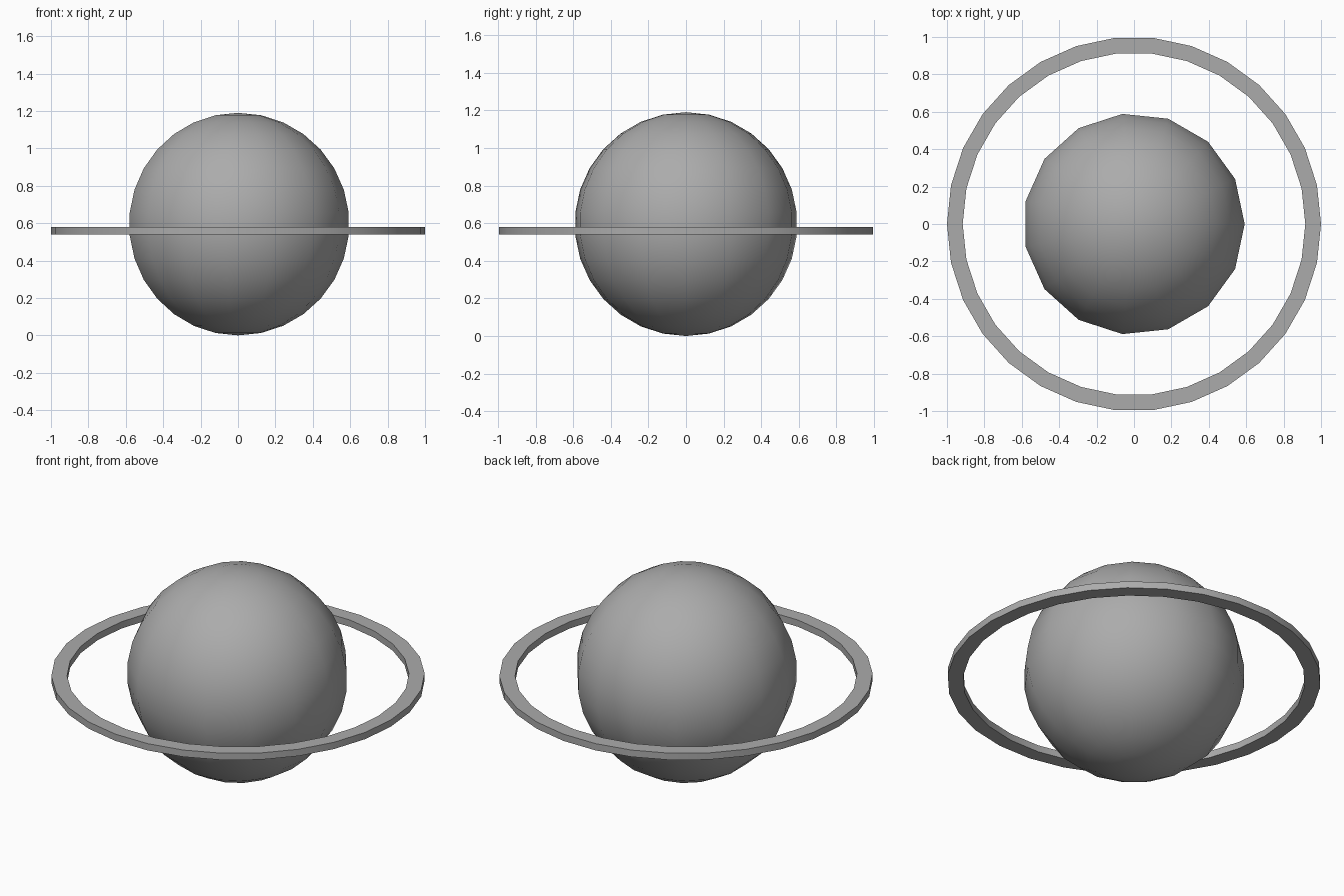
import bpy
import bmesh
from math import sin, cos, pi, radians

cube = bpy.data.objects.get("Cube")
if cube:
    bpy.data.objects.remove(cube, do_unlink=True)

# One plain grey for planet and ring
grey = bpy.data.materials.new("mid grey")
grey.use_nodes = True
colour = (0.41, 0.41, 0.41, 1.0)
grey.diffuse_color = colour
grey.node_tree.nodes["Principled BSDF"].inputs["Base Color"].default_value = colour


def revolve(name, profile, sides, closed, sharp_angle):
    """Turn a profile of (radius, z) points around z, first corner on +x."""
    bm = bmesh.new()
    rows = []
    for i in range(sides):
        a = 2 * pi * i / sides
        rows.append([bm.verts.new((r * cos(a), r * sin(a), z)) for r, z in profile])
    count = len(profile)
    for i in range(sides):
        here, there = rows[i], rows[(i + 1) % sides]
        for j in range(count if closed else count - 1):
            k = (j + 1) % count
            bm.faces.new((here[j], there[j], there[k], here[k]))
    # Merge the points that meet at the poles
    bmesh.ops.remove_doubles(bm, verts=bm.verts[:], dist=0.0001)
    bmesh.ops.recalc_face_normals(bm, faces=bm.faces[:])
    mesh = bpy.data.meshes.new(name)
    bm.to_mesh(mesh)
    bm.free()
    mesh.materials.append(grey)
    obj = bpy.data.objects.new(name, mesh)
    bpy.context.collection.objects.link(obj)
    bpy.ops.object.select_all(action="DESELECT")
    obj.select_set(True)
    bpy.context.view_layer.objects.active = obj
    bpy.ops.object.shade_smooth_by_angle(angle=radians(sharp_angle))


# Planet: smooth ball with few sides
RADIUS = 0.595
RINGS = 15
arc = [(RADIUS * sin(pi * i / RINGS), RADIUS * (1 + cos(pi * i / RINGS)))
       for i in range(RINGS + 1)]
revolve("planet", arc, 15, False, 60)

# Ring: thin flat band around the planet
INNER, OUTER, LOW, HIGH = 0.916, 1.0, 0.54, 0.58
band = [(INNER, LOW), (OUTER, LOW), (OUTER, HIGH), (INNER, HIGH)]
revolve("planet_ring", band, 30, True, 30)
